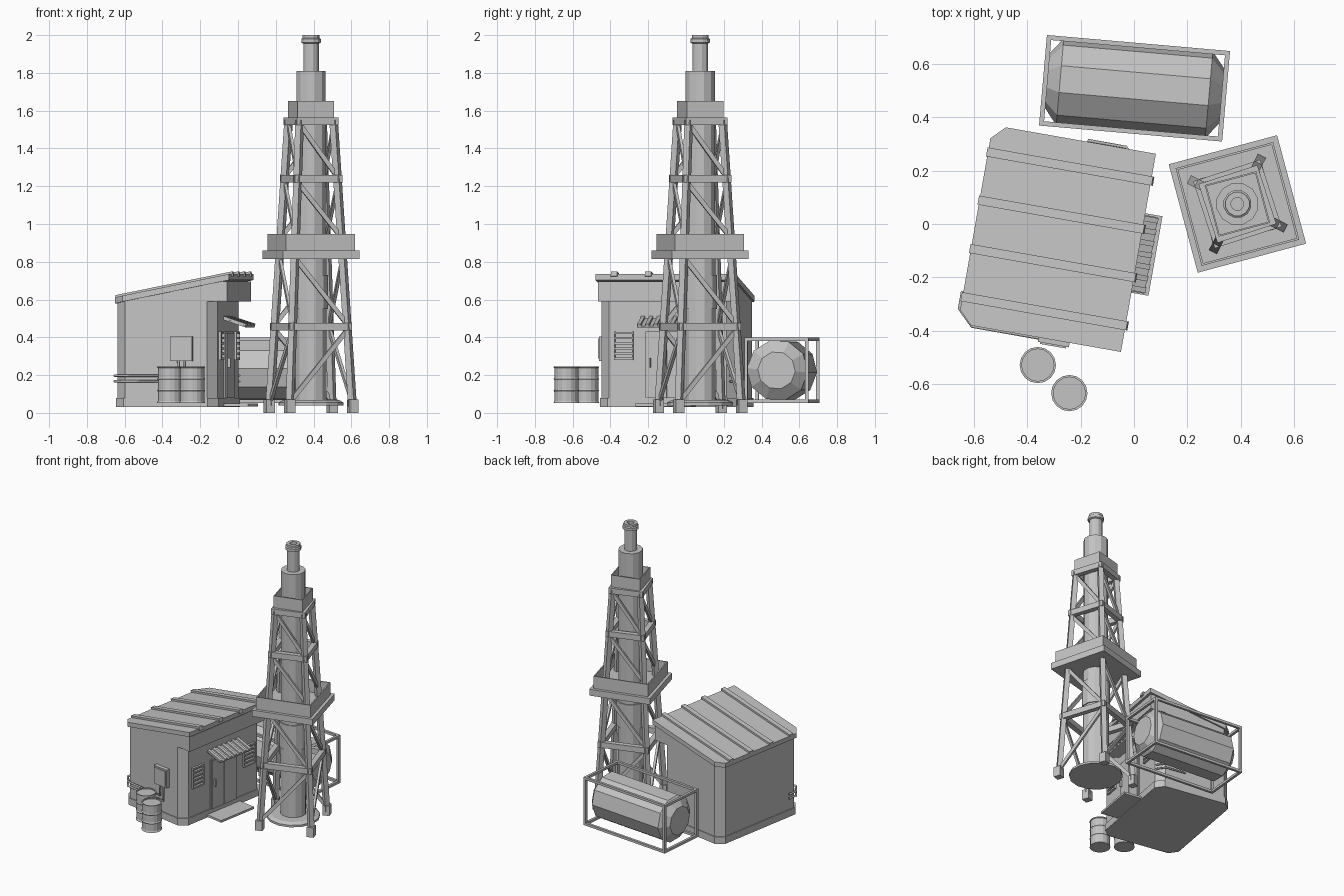
import bpy, bmesh
from math import cos, sin, pi, radians
from mathutils import Matrix, Vector

cube = bpy.data.objects.get("Cube")
if cube:
    bpy.data.objects.remove(cube)

grey = bpy.data.materials.new("plain_grey")
grey.use_nodes = True
COLOUR = (0.55, 0.55, 0.55, 1)
grey.diffuse_color = COLOUR
for n in grey.node_tree.nodes:
    if n.type == 'BSDF_PRINCIPLED':
        n.inputs["Base Color"].default_value = COLOUR


def place(x, y, deg):
    return Matrix.Translation((x, y, 0)) @ Matrix.Rotation(radians(deg), 4, 'Z')


def finish(name, bm, frame):
    bmesh.ops.recalc_face_normals(bm, faces=bm.faces)
    mesh = bpy.data.meshes.new(name)
    bm.to_mesh(mesh)
    bm.free()
    mesh.materials.append(grey)
    obj = bpy.data.objects.new(name, mesh)
    bpy.context.collection.objects.link(obj)
    obj.matrix_world = frame
    return obj


def box(name, frame, lo, hi):
    lo, hi = Vector(lo), Vector(hi)
    bm = bmesh.new()
    bmesh.ops.create_cube(bm, size=1)
    bmesh.ops.scale(bm, vec=hi - lo, verts=bm.verts)
    bmesh.ops.translate(bm, vec=(lo + hi) / 2, verts=bm.verts)
    return finish(name, bm, frame)


def beam(name, frame, a, b, w, h):
    a, b = Vector(a), Vector(b)
    bm = bmesh.new()
    bmesh.ops.create_cube(bm, size=1)
    bmesh.ops.scale(bm, vec=((b - a).length, w, h), verts=bm.verts)
    turn = (b - a).to_track_quat('X', 'Z').to_matrix().to_4x4()
    bmesh.ops.transform(bm, matrix=Matrix.Translation((a + b) / 2) @ turn, verts=bm.verts)
    return finish(name, bm, frame)


def prism(name, frame, plan, bottom, top):
    """Extrude a plan outline between two height functions of x."""
    bm = bmesh.new()
    low = [bm.verts.new((x, y, bottom(x))) for x, y in plan]
    high = [bm.verts.new((x, y, top(x))) for x, y in plan]
    bm.faces.new(low)
    bm.faces.new(high)
    for i in range(len(plan)):
        j = (i + 1) % len(plan)
        bm.faces.new((low[i], low[j], high[j], high[i]))
    return finish(name, bm, frame)


def lathe(name, frame, profile, sides, phase=0.0):
    bm = bmesh.new()
    rings = [[bm.verts.new((r * cos(phase + 2 * pi * i / sides),
                            r * sin(phase + 2 * pi * i / sides), z))
              for i in range(sides)] for r, z in profile]
    for a, b in zip(rings, rings[1:]):
        for i in range(sides):
            j = (i + 1) % sides
            bm.faces.new((a[i], a[j], b[j], b[i]))
    bm.faces.new(rings[0])
    bm.faces.new(rings[-1])
    return finish(name, bm, frame)


def pipe(name, frame, points, radius):
    curve = bpy.data.curves.new(name, 'CURVE')
    curve.dimensions = '3D'
    curve.bevel_depth = radius
    curve.bevel_resolution = 1
    curve.use_fill_caps = True
    spline = curve.splines.new('POLY')
    spline.points.add(len(points) - 1)
    for p, co in zip(spline.points, points):
        p.co = (*co, 1)
    curve.materials.append(grey)
    obj = bpy.data.objects.new(name, curve)
    bpy.context.collection.objects.link(obj)
    obj.matrix_world = frame


def square_frame(name, frame, half, z0, z1, thick):
    for k in range(4):
        turned = frame @ Matrix.Rotation(k * pi / 2, 4, 'Z')
        box(name, turned, (-half, -half, z0), (half, -half + thick, z1))


# Tower: feet, leaning legs, ring beams and diagonal braces
deck = place(0.387, 0.075, 15)
tower = place(0.387, 0.075, 18)


def leg_half(z):
    return 0.175 - 0.052 * z


braces = [(0.44, 0.06, -1), (0.82, 0.47, 1), (1.22, 0.93, 1), (1.53, 1.25, 1)]
for k in range(4):
    side = tower @ Matrix.Rotation(k * pi / 2, 4, 'Z')
    h0, h1 = leg_half(0), leg_half(1.55)
    beam("tower_leg", side, (-h0, -h0, 0.02), (-h1, -h1, 1.55), 0.034, 0.034)
    box("tower_foot", side, (-h0 - .024, -h0 - .024, 0), (-h0 + .024, -h0 + .024, 0.07))
    for top, low, s in braces:
        ht, hl = leg_half(top), leg_half(low)
        beam("tower_brace", side, (-s * ht, -ht, top), (s * hl, -hl, low), 0.016, 0.024)
for z in (0.457, 1.24, 1.545):
    square_frame("tower_ring", tower, leg_half(z) + 0.021, z - 0.02, z + 0.02, 0.035)

# Platform and crown with raised rims
box("platform_floor", deck, (-.21, -.21, .815), (.21, .21, .86))
square_frame("platform_rim", deck, 0.189, 0.86, 0.948, 0.008)
box("crown_floor", deck, (-.1, -.1, 1.56), (.1, .1, 1.575))
square_frame("crown_rim", deck, 0.1, 1.565, 1.65, 0.006)

# Drill column and nozzle
lathe("drill_column", deck, [(.085, .05), (.085, .55), (.092, .55), (.092, .73),
                             (.085, .73), (.085, .86), (.08, .86), (.08, 1.81)], 12)
lathe("drill_nozzle", deck, [(.042, 1.81), (.042, 1.955), (.053, 1.96), (.053, 1.98),
                             (.046, 1.985), (.046, 2), (.024, 2), (.024, 1.95)], 12)
lathe("drill_base", deck, [(.175, .04), (.175, .055), (.15, .068)], 14)

# Hut body with chamfered corners and a deep band above the door side
hut = place(0, 0, -10)


def roof_z(x):
    return 0.735 + 0.2 * (x - 0.035)


def chamfered(x0, x1, y0, y1, c, front_c):
    f = front_c
    pts = [(x0 + c, y0), (x1 - f, y0), (x1, y0 + f), (x1, y1 - f),
           (x1 - f, y1), (x0 + c, y1), (x0, y1 - c), (x0, y0 + c)]
    return list(dict.fromkeys(pts))


prism("hut_walls", hut, chamfered(-.575, -.035, -.47, .262, .05, .05),
      lambda x: 0.03, lambda x: roof_z(x) - 0.02)
prism("hut_base", hut, chamfered(-.581, -.029, -.476, .268, .05, .05),
      lambda x: 0.03, lambda x: 0.08)
box("hut_band", hut, (-.085, -.47, .59), (.025, .262, .695))
prism("hut_roof", hut, chamfered(-.585, .035, -.48, .273, .05, 0),
      lambda x: roof_z(x) - 0.032, roof_z)
for y in (-.38, -.197, -.013, .17):
    beam("roof_rib", hut, (-.587, y, roof_z(-.587)), (.042, y, roof_z(.042)), 0.034, 0.026)

# Door, louvres, awning and step on the +x wall
WALL = -0.035
box("door_frame", hut, (WALL, -.222, .08), (WALL + .008, .012, .43))
for y0, y1 in ((-.215, -.108), (-.102, .005)):
    box("door_leaf", hut, (WALL, y0, .08), (WALL + .014, y1, .422))
box("door_handle", hut, (WALL, -.2, .24), (WALL + .03, -.192, .29))
for y in (-.34, .13):
    square = [(y - .052, y - .045), (y + .045, y + .052)]
    for y0, y1 in square:
        box("louvre_side", hut, (WALL, y0, .28), (WALL + .014, y1, .43))
    for i in range(6):
        z = 0.286 + i * 0.0275
        beam("louvre_slat", hut, (WALL + .006, y - .048, z), (WALL + .006, y + .048, z), .018, .012)
beam("awning_sheet", hut, (WALL, -.105, .497), (.083, -.105, .457), .29, .008)
for i in range(7):
    y = -.237 + i * .044
    beam("awning_ridge", hut, (WALL, y, .505), (.085, y, .465), .02, .014)
box("door_step", hut, (-.03, -.255, .035), (.1, .047, .05))

# Fuse box with its conduits, and a matching conduit round the back
box("fuse_box", hut, (-.278, -.497, .275), (-.16, -.468, .405))
box("fuse_box_door", hut, (-.268, -.503, .287), (-.17, -.495, .395))
for i in range(2):
    x, z = -.235 + i * .03, .197 - i * .03
    pipe("front_conduit", hut, [(x, -.482, .28), (x, -.482, z), (-.53, -.482, z),
                                (-.588, -.425, z), (-.588, -.36, z)], .007)
    pipe("back_conduit", hut, [(-.225, .278, z), (-.08, .278, z), (-.032, .23, z)], .006)

# Tank lying in its frame
cage = place(0.002, 0.508, -5)
axis = cage @ Matrix.Translation((0, 0, .225)) @ Matrix.Rotation(pi / 2, 4, 'Y')
lathe("tank", axis, [(.1, -.33), (.163, -.28), (.163, .28), (.1, .33)], 10, 0.25)
L, W, B, Z0, Z1 = .344, .17, .0175, .053, .398
for s in (-1, 1):
    for z in (Z0, Z1 - B):
        y = s * (W - B / 2)
        box("frame_rail", cage, (-L, y - B / 2, z), (L, y + B / 2, z + B))
        x = s * (L - B / 2)
        box("frame_end", cage, (x - B / 2, -W, z), (x + B / 2, W, z + B))
    for t in (-1, 1):
        x, y = s * (L - B / 2), t * (W - B / 2)
        box("frame_post", cage, (x - B / 2, y - B / 2, Z0), (x + B / 2, y + B / 2, Z1))

# Barrels with rolled hoops and a sunken lid
hoops = [(.068, .053)]
for z in (.118, .18):
    hoops += [(.064, z - .054), (.064, z - .007), (.068, z), (.064, z + .007)]
hoops += [(.064, .238), (.068, .24), (.068, .246), (.06, .246), (.06, .239)]
for x, y in ((-.36, -.528), (-.242, -.633)):
    lathe("barrel", place(x, y, 0), hoops, 16)
